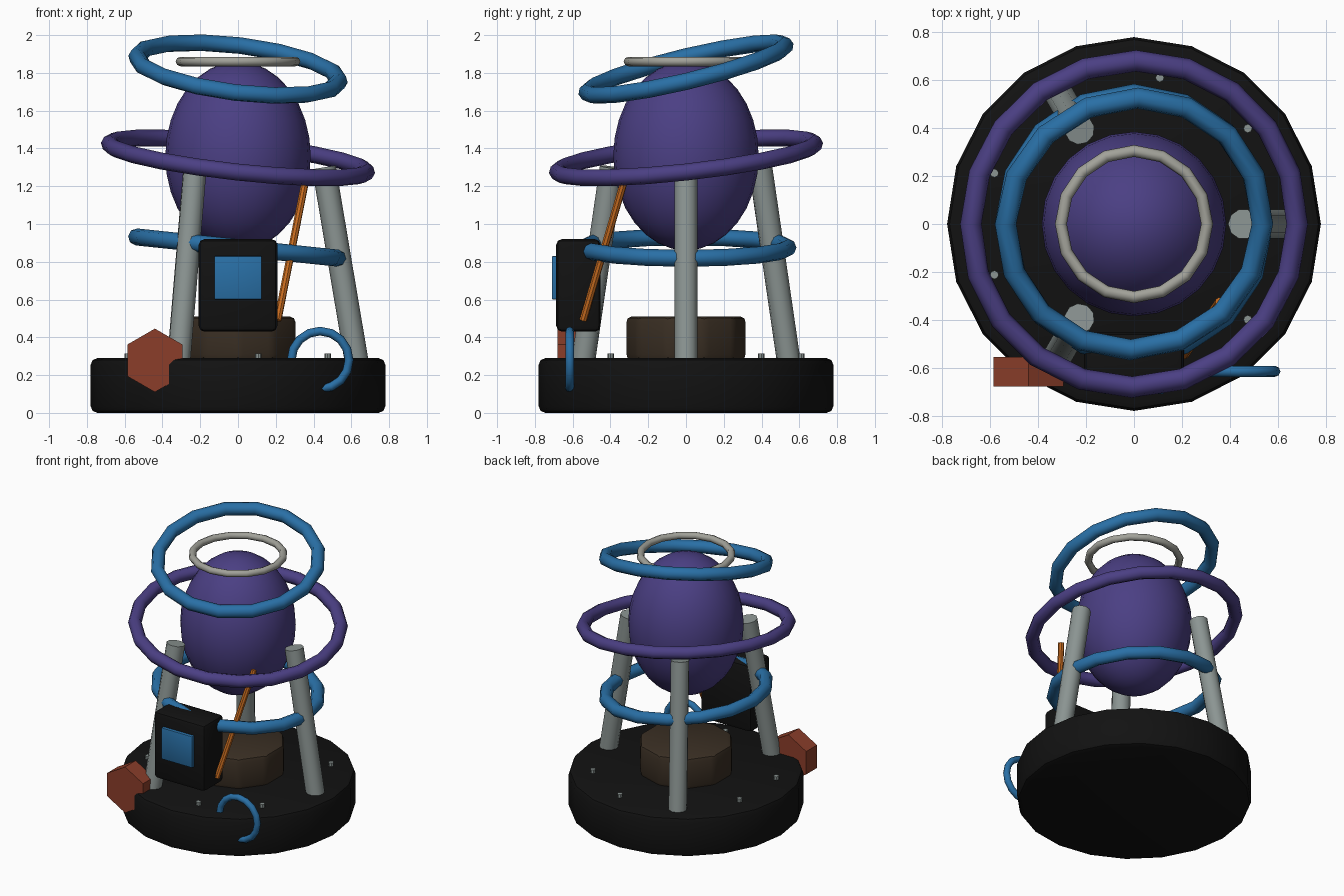
import bpy
import math
from mathutils import Vector

if "Cube" in bpy.data.objects:
    bpy.data.objects.remove(bpy.data.objects["Cube"])


def mat(name, r, g, b):
    m = bpy.data.materials.new(name)
    m.diffuse_color = (r, g, b, 1)
    m.use_nodes = True
    m.node_tree.nodes["Principled BSDF"].inputs["Base Color"].default_value = m.diffuse_color
    return m


BLACK = mat("black", 0.006, 0.006, 0.006)
PURPLE = mat("purple", 0.07, 0.05, 0.23)
BLUE = mat("blue", 0.022, 0.16, 0.38)
GREY = mat("steel_grey", 0.26, 0.30, 0.29)
SILVER = mat("warm_grey", 0.36, 0.36, 0.32)
BROWN = mat("dark_brown", 0.042, 0.028, 0.017)
RED = mat("rust_red", 0.26, 0.048, 0.023)
ORANGE = mat("orange", 0.58, 0.15, 0.014)


def finish(name, material, bevel=0, segments=2, angle=40):
    ob = bpy.context.object
    ob.name = name
    ob.data.materials.clear()
    ob.data.materials.append(material)
    if bevel:
        bpy.ops.object.transform_apply(location=False, rotation=False, scale=True)
        mod = ob.modifiers.new("bevel", "BEVEL")
        mod.width = bevel
        mod.segments = segments
        bpy.ops.object.modifier_apply(modifier=mod.name)
    bpy.ops.object.shade_smooth_by_angle(angle=math.radians(angle))
    return ob


def cylinder(name, material, radius, start, end, sides, **kw):
    a, b = Vector(start), Vector(end)
    d = b - a
    vertical = abs(d.x) + abs(d.y) < 1e-6
    rot = (0, 0, 0) if vertical else d.to_track_quat("Z", "Y").to_euler()
    bpy.ops.mesh.primitive_cylinder_add(vertices=sides, radius=radius, depth=d.length,
                                        location=(a + b) / 2, rotation=rot)
    return finish(name, material, **kw)


def ring(name, material, major, minor, loc, tilt_x=0, tilt_y=0, segments=16):
    bpy.ops.mesh.primitive_torus_add(
        major_radius=major, minor_radius=minor, major_segments=segments, minor_segments=8,
        location=loc, rotation=(math.radians(tilt_x), math.radians(tilt_y), 0))
    return finish(name, material, angle=60)


def box(name, material, lo, hi, bevel):
    lo, hi = Vector(lo), Vector(hi)
    bpy.ops.mesh.primitive_cube_add(size=1, location=(lo + hi) / 2)
    bpy.context.object.scale = hi - lo
    return finish(name, material, bevel)


# Base disc and the pedestal on it
cylinder("base", BLACK, 0.78, (0, 0, 0), (0, 0, 0.29), 20, bevel=0.035)
cylinder("pedestal", BROWN, 0.32, (0, 0, 0.28), (0, 0, 0.51), 10, bevel=0.03, segments=2, angle=30)

# Egg-shaped core
bpy.ops.mesh.primitive_uv_sphere_add(segments=24, ring_count=16, radius=1, location=(0, 0, 1.36))
bpy.context.object.scale = (0.385, 0.385, 0.5)
finish("core", PURPLE)

# Three leaning legs
for i in range(3):
    a = math.radians(120 * i)
    c, s = math.cos(a), math.sin(a)
    cylinder(f"leg_{i + 1}", GREY, 0.063, (0.63 * c, 0.63 * s, 0.26),
             (0.455 * c, 0.455 * s, 1.30), 10)

# Studs between the legs
for a in (40, 80, 160, 200, 280, 320):
    x, y = 0.62 * math.cos(math.radians(a)), 0.62 * math.sin(math.radians(a))
    cylinder(f"stud_{a}", GREY, 0.018, (x, y, 0.27), (x, y, 0.315), 8)

# Tilted rings around the core
ring("lower_ring", BLUE, 0.54, 0.045, (0, 0, 0.875), 0, 6)
ring("middle_ring", PURPLE, 0.685, 0.045, (0, 0, 1.35), 6.3, 6.3, 20)
ring("upper_ring", BLUE, 0.54, 0.045, (0, 0, 1.82), 13.4, 7)
ring("crown_ring", SILVER, 0.305, 0.025, (0, 0, 1.86))

# Control box with its screen
box("control_box", BLACK, (-0.208, -0.687, 0.43), (0.208, -0.453, 0.92), 0.03)
box("screen", BLUE, (-0.125, -0.71, 0.60), (0.125, -0.68, 0.83), 0.006)

# Lever, hexagonal block and hook set into the front of the base
cylinder("lever", ORANGE, 0.02, (0.21, -0.545, 0.49), (0.358, -0.325, 1.235), 8)
bpy.ops.mesh.primitive_cylinder_add(vertices=6, radius=0.168, depth=0.124,
                                    location=(-0.44, -0.617, 0.278),
                                    rotation=(math.pi / 2, 0, 0))
finish("hex_block", RED)
ring("hook", BLUE, 0.153, 0.023, (0.435, -0.615, 0.28), 90)
